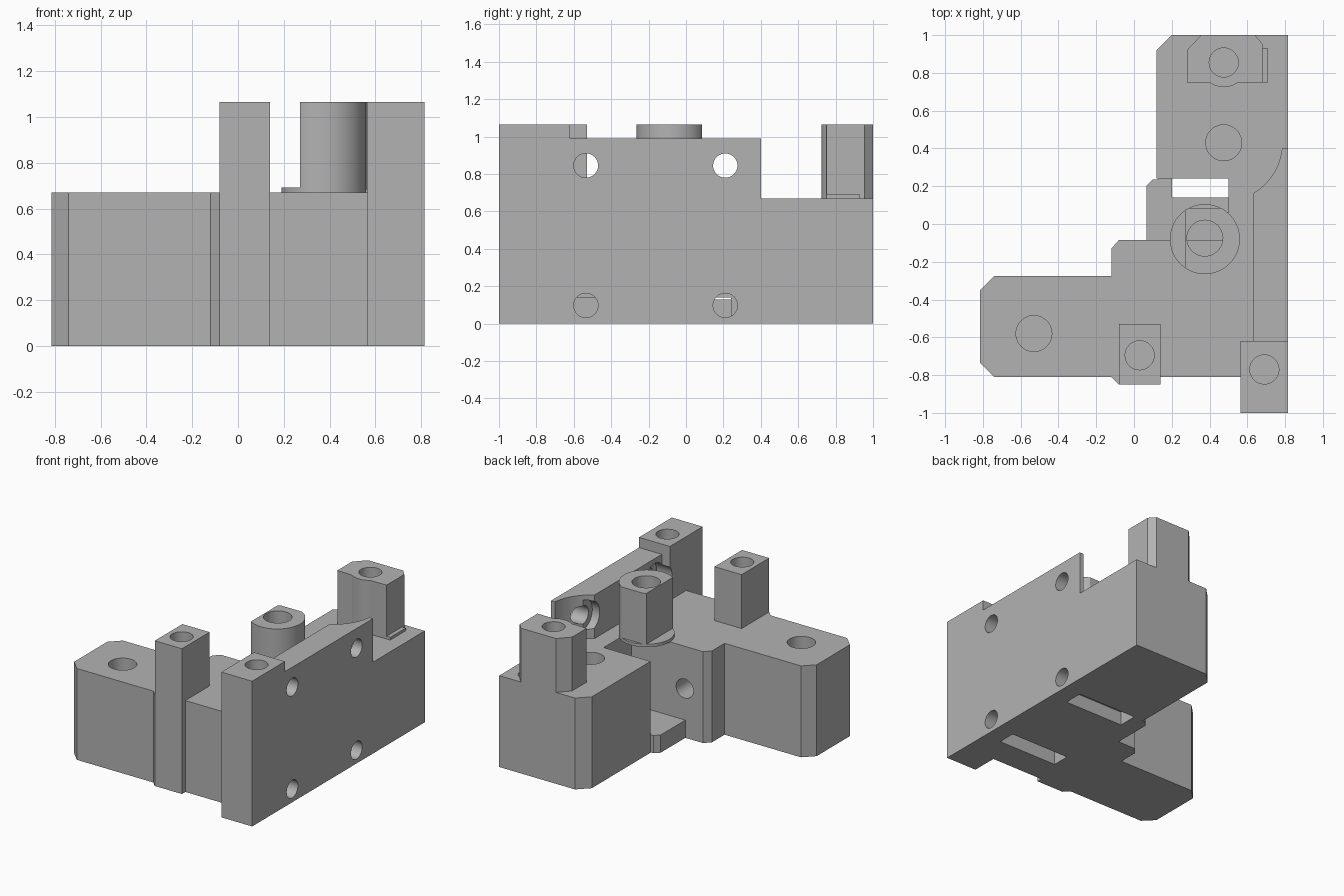
import bpy, bmesh, math
from mathutils import Matrix

cube = bpy.data.objects.get("Cube")
if cube:
    bpy.data.objects.remove(cube, do_unlink=True)

grey = bpy.data.materials.new("plain grey")
grey.use_nodes = True
grey.diffuse_color = (0.45, 0.45, 0.45, 1)
grey.node_tree.nodes["Principled BSDF"].inputs["Base Color"].default_value = grey.diffuse_color


def prism(name, points, z0, z1, turn=None):
    """Extrude a flat outline from z0 to z1, then optionally turn it."""
    bm = bmesh.new()
    face = bm.faces.new([bm.verts.new((x, y, z0)) for x, y in points])
    ext = bmesh.ops.extrude_face_region(bm, geom=[face])
    verts = [g for g in ext["geom"] if isinstance(g, bmesh.types.BMVert)]
    bmesh.ops.translate(bm, verts=verts, vec=(0, 0, z1 - z0))
    bmesh.ops.recalc_face_normals(bm, faces=bm.faces)
    if turn:
        bm.transform(turn)
    mesh = bpy.data.meshes.new(name)
    bm.to_mesh(mesh)
    bm.free()
    mesh.materials.append(grey)
    obj = bpy.data.objects.new(name, mesh)
    bpy.context.collection.objects.link(obj)
    return obj


def box(name, x0, x1, y0, y1, z0, z1):
    return prism(name, [(x0, y0), (x1, y0), (x1, y1), (x0, y1)], z0, z1)


def arc(cx, cy, r, start=0, end=360, n=48):
    step = math.radians(end - start) / n
    count = n if end - start == 360 else n + 1
    return [(cx + r * math.cos(math.radians(start) + i * step),
             cy + r * math.sin(math.radians(start) + i * step)) for i in range(count)]


def x_hole(y, z, r, x0, x1):
    return prism("side_hole", arc(-z, y, r), x0, x1, Matrix.Rotation(math.pi / 2, 4, "Y"))


def combine(target, other, operation):
    mod = target.modifiers.new("join", "BOOLEAN")
    mod.operation, mod.solver, mod.object = operation, "EXACT", other
    bpy.context.view_layer.update()
    graph = bpy.context.evaluated_depsgraph_get()
    mesh = bpy.data.meshes.new_from_object(target.evaluated_get(graph))
    target.modifiers.clear()
    target.data = mesh
    bpy.data.objects.remove(other, do_unlink=True)


# Main block with its outline of steps and chamfers
body = prism("bracket_body", [
    (-.815, -.735), (-.74, -.81), (-.12, -.81), (-.08, -.85), (.14, -.85), (.14, -.81),
    (.565, -.81), (.565, -1), (.815, -1), (.815, 1), (.2, 1), (.12, .92), (.12, .24),
    (.5, .24), (.5, -.085), (-.08, -.085), (-.12, -.13), (-.12, -.275), (-.74, -.275),
    (-.815, -.35)], 0, .67)

# Low plate bridging the open gap
combine(body, prism("gap_plate", [
    (.065, -.2), (.065, .2), (.1, .235), (.13, .235), (.13, .3), (.6, .3), (.6, -.2)], 0, .13), "UNION")

# Upright side wall, relieved around the rear screw
wall = box("side_wall", .63, .815, -.9, .4, .4, .99)
combine(wall, prism("relief", arc(.475, .43, .31), .67, 1.2), "DIFFERENCE")
combine(body, wall, "UNION")

# Square posts
combine(body, box("corner_post", .565, .815, -1, -.62, .4, 1.065), "UNION")
combine(body, box("front_post", -.08, .14, -.85, -.53, .4, 1.065), "UNION")

# Rear post with rounded front, on a thin foot
front = arc(.475, .855, .13, 235, 305, 12)
combine(body, prism("rear_post", [(.28, .92), (.28, .75)] + front +
                    [(.68, .75), (.68, .955), (.64, 1), (.355, 1)], .5, 1.065), "UNION")
combine(body, box("rear_foot", .6, .71, .75, .93, .5, .69), "UNION")

# Round boss with two flats, on a thin disc
combine(body, prism("boss_disc", arc(.375, -.08, .185, n=64), .67, .692), "UNION")
boss = prism("boss", arc(.375, -.08, .1855, n=64), .68, 1.065)
combine(boss, box("left_flat", 0, .27, -.5, .5, .5, 1.2), "DIFFERENCE")
combine(boss, box("back_flat", 0, .8, .085, .5, .5, 1.2), "DIFFERENCE")
combine(body, boss, "UNION")

# Vertical screw holes
for x, y, r, top in [(-.53, -.58, .095, .67), (.03, -.695, .077, 1.065),
                     (.69, -.77, .077, 1.065), (.375, -.075, .095, 1.065),
                     (.475, .43, .095, .67), (.475, .855, .077, 1.065)]:
    combine(body, prism("screw_hole", arc(x, y, r), top - .45, top + .1), "DIFFERENCE")

# Side holes with inner counterbores, and slots underneath
for y, slot in [(-.535, (-.6, -.47)), (.21, (.14, .24))]:
    combine(body, x_hole(y, .845, .065, .55, .95), "DIFFERENCE")
    combine(body, x_hole(y, .845, .11, .55, .69), "DIFFERENCE")
    combine(body, x_hole(y, .097, .065, .51, .95), "DIFFERENCE")
    combine(body, box("bottom_slot", .2, .68, *slot, -.1, .14), "DIFFERENCE")
combine(body, box("slot_step", .2, .68, .1, .2, -.1, .1), "DIFFERENCE")

# Hole in the back of the centre wall
combine(body, prism("back_hole", arc(.07, .36, .07), -.2, .4,
                    Matrix.Rotation(math.pi / 2, 4, "X")), "DIFFERENCE")

bpy.ops.object.select_all(action="DESELECT")
body.select_set(True)
bpy.context.view_layer.objects.active = body
bpy.ops.object.shade_smooth_by_angle(angle=math.radians(25))
